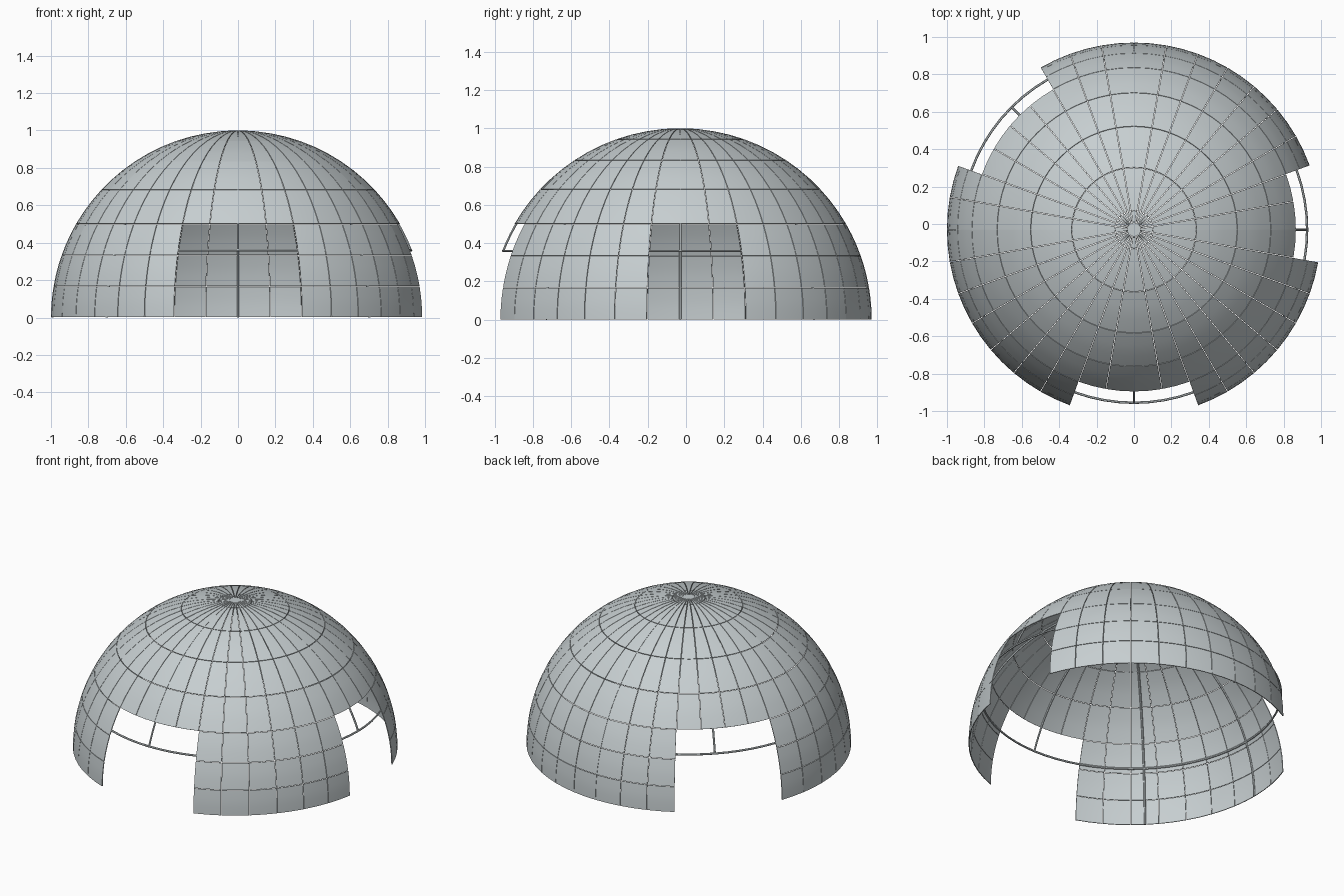
import bpy, bmesh
from math import sin, cos, radians, asin, degrees, pi
from mathutils import Vector

if "Cube" in bpy.data.objects:
    bpy.data.objects.remove(bpy.data.objects["Cube"])

CY = -0.03      # dome centre in y, keeps the model centred
GAP = 0.0016    # half width of the seams between panels


def material(name, rgb):
    m = bpy.data.materials.new(name)
    m.diffuse_color = (*rgb, 1)
    m.use_nodes = True
    m.node_tree.nodes["Principled BSDF"].inputs["Base Color"].default_value = m.diffuse_color
    return m


METAL = material("pale_grey_metal", (0.57, 0.62, 0.635))


def ball(lon, lat, r=1.0):
    a, b = radians(lon), radians(lat)
    return Vector((r * cos(b) * cos(a), CY + r * cos(b) * sin(a), r * sin(b)))


def panel(bm, lon0, lon1, lat0, lat1, nu=2, nv=3):
    """One curved panel, pulled back from its borders to leave a seam."""
    g = degrees(GAP)
    la, lb = lat0 + g, lat1 - g
    rows = []
    for j in range(nv + 1):
        lat = la + (lb - la) * j / nv
        inset = min(g / cos(radians(lat)), 2.0)
        a, b = lon0 + inset, lon1 - inset
        rows.append([bm.verts.new(ball(a + (b - a) * i / nu, lat)) for i in range(nu + 1)])
    for j in range(nv):
        for i in range(nu):
            bm.faces.new((rows[j][i], rows[j][i + 1], rows[j + 1][i + 1], rows[j + 1][i]))


def finish(ob):
    bpy.ops.object.select_all(action='DESELECT')
    ob.select_set(True)
    bpy.context.view_layer.objects.active = ob
    bpy.ops.object.convert(target='MESH')
    bpy.ops.object.shade_smooth_by_angle(angle=radians(35))
    return ob


def panel_object(name, lats, doors=()):
    bm = bmesh.new()
    for lat0, lat1 in zip(lats, lats[1:]):
        for k in range(36):
            lon = k * 10
            if not any(a <= lon < b for a, b in doors):
                panel(bm, lon, lon + 10, lat0, lat1)
    me = bpy.data.meshes.new(name)
    bm.to_mesh(me)
    bm.free()
    me.materials.append(METAL)
    ob = bpy.data.objects.new(name, me)
    bpy.context.collection.objects.link(ob)
    mod = ob.modifiers.new("thickness", 'SOLIDIFY')
    mod.thickness = 0.005
    mod.offset = -1
    return finish(ob)


def bar(name, pts, radius, cyclic=False):
    cu = bpy.data.curves.new(name, 'CURVE')
    cu.dimensions = '3D'
    cu.bevel_depth = radius
    cu.bevel_resolution = 1
    cu.use_fill_caps = True
    s = cu.splines.new('POLY')
    s.points.add(len(pts) - 1)
    for p, co in zip(s.points, pts):
        p.co = (*co, 1)
    s.use_cyclic_u = cyclic
    cu.materials.append(METAL)
    ob = bpy.data.objects.new(name, cu)
    bpy.context.collection.objects.link(ob)
    return finish(ob)


# Lower wall panels with three door openings, spans in degrees around the dome
doors = [(250, 290), (350, 360), (0, 20), (120, 160)]
wall_lats = [degrees(asin(i / 6)) for i in range(4)]
panel_object("wall_panels", wall_lats, doors)

# Roof panels and crown
panel_object("roof_panels", [30, 43, 56.5, 70.6])
panel_object("crown_panels", [70.6, 84.2, 88])

# Small hub closing the apex
bpy.ops.mesh.primitive_cylinder_add(vertices=36, radius=0.036, depth=0.006,
                                    location=(0, CY, 0.997))
hub = bpy.context.object
hub.name = "apex_hub"
hub.data.materials.append(METAL)
finish(hub)

# Horizontal ring at lintel height
ring_lat = degrees(asin(0.362))
bar("ring_frame", [ball(k * 5, ring_lat, 0.993) for k in range(72)], 0.0065, True)

# Eight upright ribs, those over a door stop at the ring
for k in range(8):
    lon = k * 45
    start = ring_lat if any(a <= lon < b for a, b in doors) else 0
    pts = [ball(lon, start + (89 - start) * i / 24, 0.992) for i in range(25)]
    bar("rib_%d" % (k + 1), pts, 0.0065)
